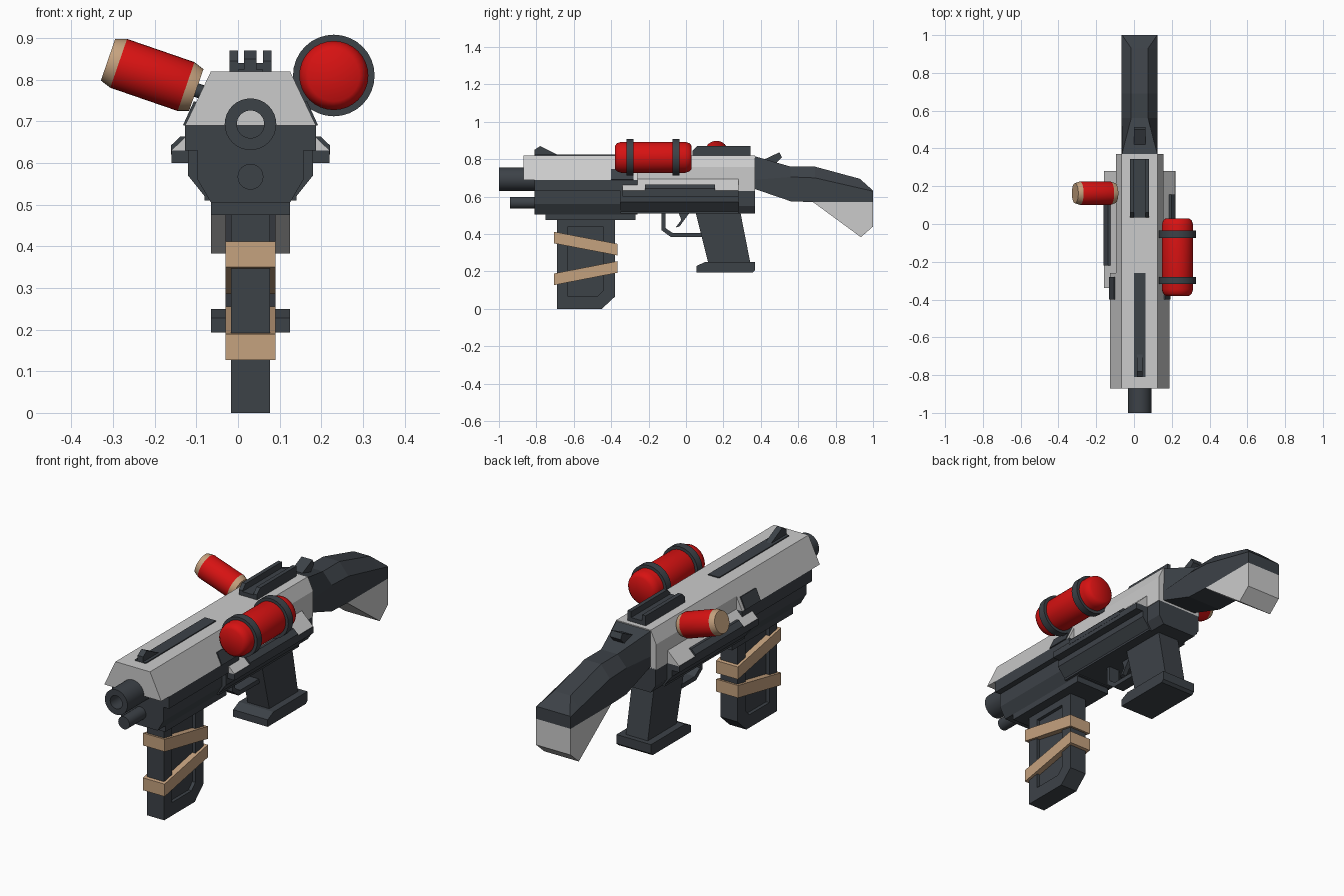
import bpy, bmesh, math
from mathutils import Matrix, Vector

if "Cube" in bpy.data.objects:
    bpy.data.objects.remove(bpy.data.objects["Cube"])

CX = 0.03  # centre plane of the body


def mat(name, r, g, b):
    m = bpy.data.materials.new(name)
    m.diffuse_color = (r, g, b, 1)
    m.use_nodes = True
    m.node_tree.nodes["Principled BSDF"].inputs["Base Color"].default_value = m.diffuse_color
    return m


DARK = mat("dark_gunmetal", 0.046, 0.054, 0.064)
GREY = mat("light_grey", 0.6, 0.6, 0.6)
RED = mat("red", 0.68, 0.006, 0.006)
TAN = mat("tan", 0.56, 0.36, 0.21)


def finish(name, bm, *mats):
    bmesh.ops.recalc_face_normals(bm, faces=bm.faces)
    me = bpy.data.meshes.new(name)
    bm.to_mesh(me)
    bm.free()
    ob = bpy.data.objects.new(name, me)
    bpy.context.collection.objects.link(ob)
    for m in mats:
        me.materials.append(m)
    return ob


def loft(bm, rings, cap=True):
    vs = [[bm.verts.new(p) for p in r] for r in rings]
    n = len(vs[0])
    for a, b in zip(vs, vs[1:]):
        for i in range(n):
            bm.faces.new((a[i], a[(i + 1) % n], b[(i + 1) % n], b[i]))
    if cap:
        bm.faces.new(vs[0])
        bm.faces.new(vs[-1])


def side_profile(name, pts, half, m):
    """(y, z) outline extruded across the body."""
    bm = bmesh.new()
    loft(bm, [[(CX + s * half, y, z) for y, z in pts] for s in (-1, 1)])
    return finish(name, bm, m)


def body(name, half, y0, y1, m):
    """Right half of a front outline (x offset, z), mirrored and run along y."""
    pts = half + [(-x, z) for x, z in reversed(half)]
    bm = bmesh.new()
    loft(bm, [[(CX + x, y, z) for x, z in pts] for y in (y0, y1)])
    return finish(name, bm, m)


def pair(name, pts, y0, y1, m):
    """Front outline on one side, with a mirrored twin."""
    bm = bmesh.new()
    for s in (-1, 1):
        loft(bm, [[(CX + s * x, y, z) for x, z in pts] for y in (y0, y1)])
    return finish(name, bm, m)


def lathe(name, prof, origin, axis, mats, rule=None, n=32, angle=35):
    """(radius, distance) profile turned around an axis."""
    mx = Matrix.Translation(origin) @ Vector(axis).to_track_quat('Z', 'Y').to_matrix().to_4x4()
    bm = bmesh.new()
    loft(bm, [[mx @ Vector((r * math.cos(2 * math.pi * i / n), r * math.sin(2 * math.pi * i / n), t))
               for i in range(n)] for r, t in prof])
    inv = mx.inverted()
    for f in bm.faces:
        if rule:
            f.material_index = rule((inv @ f.calc_center_median()).z)
    ob = finish(name, bm, *mats)
    bpy.context.view_layer.objects.active = ob
    ob.select_set(True)
    bpy.ops.object.shade_smooth_by_angle(angle=math.radians(angle))
    ob.select_set(False)
    return ob


# Upper covers
body("front_cover", [(0.157, 0.69), (0.095, 0.82)], -0.87, -0.26, GREY)
body("rear_cover", [(0.125, 0.63), (0.125, 0.757), (0.095, 0.82)], -0.26, 0.37, GREY)
pair("cover_plate", [(0.150, 0.688), (0.162, 0.691), (0.136, 0.748), (0.125, 0.745)], -0.40, -0.28, DARK)

# Dark lower body
body("front_body", [(0.095, 0.505), (0.127, 0.56), (0.127, 0.63), (0.157, 0.63), (0.157, 0.69)],
     -0.81, -0.26, DARK)
body("receiver", [(0.11, 0.51), (0.11, 0.52), (0.15, 0.57), (0.15, 0.63)], -0.35, 0.28, DARK)
body("receiver_rear", [(0.095, 0.51), (0.122, 0.55), (0.122, 0.635)], -0.30, 0.37, DARK)
body("lower_guard", [(0.095, 0.475), (0.095, 0.515)], -0.75, -0.27, DARK)

# Flared side shelves with rails
pair("side_flare", [(0.11, 0.63), (0.19, 0.63), (0.125, 0.693), (0.11, 0.693)], -0.34, 0.28, GREY)
pair("side_shelf", [(0.12, 0.60), (0.19, 0.60), (0.19, 0.632), (0.12, 0.632)], -0.34, 0.28, DARK)
pair("side_rail", [(0.15, 0.62), (0.191, 0.62), (0.191, 0.642), (0.168, 0.664), (0.15, 0.664)],
     -0.22, 0.155, DARK)

# Barrel and tube
lathe("barrel", [(0.0001, 0.25), (0.033, 0.25), (0.033, 0.385), (0.033, 0.39), (0.062, 0.39), (0.062, 0)],
      (CX, -0.61, 0.693), (0, -1, 0), [DARK])
for o in [bpy.data.objects["barrel"]]:
    o.location.y = 0
lathe("lower_tube", [(0.031, 0), (0.031, 0.2)], (CX, -0.74, 0.567), (0, -1, 0), [DARK], n=24)

# Sights and top rails
body("top_strip", [(0.03, 0.81), (0.03, 0.825)], -0.81, -0.26, DARK)
side_profile("front_sight", [(-0.81, 0.82), (-0.81, 0.85), (-0.78, 0.87), (-0.69, 0.825), (-0.69, 0.82)],
             0.015, DARK)
body("rear_rail_base", [(0.05, 0.81), (0.05, 0.84)], 0.035, 0.345, DARK)
bm = bmesh.new()
for s in (-1, 1):
    loft(bm, [[(CX + s * x, y, z) for y, z in
               [(0.035, 0.83), (0.035, 0.845), (0.06, 0.87), (0.345, 0.87), (0.345, 0.83)]]
              for x in (0.03, 0.05)])
finish("rear_rail_walls", bm, DARK)
side_profile("rear_sight", [(0.40, 0.79), (0.50, 0.837), (0.513, 0.81), (0.47, 0.765)], 0.03, DARK)

# Stock: bevelled sections (y, top z, side z, bottom z, top half width)
bm = bmesh.new()
loft(bm, [[(CX + x, y, z) for x, z in
           [(-0.095, b), (0.095, b), (0.095, s), (w, t), (-w, t), (-0.095, s)]]
          for y, t, s, b, w in [(0.37, 0.815, 0.69, 0.64, 0.094), (0.56, 0.76, 0.705, 0.575, 0.045),
                                (0.69, 0.76, 0.70, 0.57, 0.045), (0.93, 0.695, 0.645, 0.57, 0.045),
                                (1.0, 0.632, 0.629, 0.57, 0.092)]])
finish("stock", bm, DARK)
side_profile("stock_butt", [(0.68, 0.57), (1.0, 0.57), (1.0, 0.44), (0.935, 0.383)], 0.095, GREY)

# Pistol grip, trigger and guard
side_profile("grip", [(0.05, 0.52), (0.29, 0.52), (0.345, 0.24), (0.12, 0.24)], 0.06, DARK)
side_profile("grip_base", [(0.055, 0.193), (0.355, 0.193), (0.368, 0.205), (0.368, 0.25), (0.10, 0.25),
                           (0.055, 0.228)], 0.095, DARK)
side_profile("trigger_guard", [(-0.13, 0.515), (-0.13, 0.42), (-0.08, 0.383), (0.09, 0.383), (0.09, 0.405),
                               (-0.07, 0.405), (-0.11, 0.432), (-0.11, 0.515)], 0.03, DARK)
side_profile("trigger", [(-0.04, 0.515), (-0.025, 0.475), (-0.055, 0.435), (-0.035, 0.44), (0.02, 0.515)],
             0.012, DARK)

# Magazine with recessed side panels
mag = side_profile("magazine", [(-0.69, 0.49), (-0.69, 0), (-0.45, 0), (-0.38, 0.065), (-0.38, 0.49)],
                   0.047, DARK)
for s in (-1, 1):
    bm = bmesh.new()
    loft(bm, [[(CX + s * x, y, z) for y, z in
               [(-0.63, 0.44), (-0.63, 0.065), (-0.475, 0.065), (-0.445, 0.095), (-0.445, 0.44)]]
              for x in (0.03, 0.08)])
    cut = finish("panel_cutter", bm)
    cut.hide_render = True
    cut.hide_set(True)
    mod = mag.modifiers.new("panel", 'BOOLEAN')
    mod.operation = 'DIFFERENCE'
    mod.object = cut

# Wrapped straps around the magazine
for name, a, b in [("upper_strap", 0.35, 0.285), ("lower_strap", 0.127, 0.193)]:
    side_profile(name, [(-0.705, a), (-0.365, b), (-0.365, b + 0.062), (-0.705, a + 0.062)], 0.06, TAN)

# Right canister with clamp rings
lathe("canister", [(0.0001, 0), (0.062, 0), (0.076, 0.012), (0.083, 0.035), (0.083, 0.375), (0.076, 0.398),
                   (0.062, 0.41), (0.0001, 0.41)], (0.23, -0.38, 0.81), (0, 1, 0), [RED], angle=80)
for i, y in enumerate((-0.318, -0.073)):
    lathe("clamp_ring_%d" % i, [(0.07, 0), (0.098, 0), (0.098, 0.038), (0.07, 0.038)],
          (0.23, y, 0.81), (0, 1, 0), [DARK])

# Left tilted canister with tan caps and its stem
axis = Vector((0.212, 0, -0.073)).normalized()
start = Vector((-0.312, 0.163, 0.848))
lathe("side_canister", [(0.053, 0), (0.062, 0.027), (0.062, 0.198), (0.053, 0.224)], start, axis, [RED, TAN],
      lambda t: 0 if 0.03 < t < 0.195 else 1, angle=30)
lathe("canister_stem", [(0.017, 0.21), (0.017, 0.29)], start, axis, [DARK], n=16)
